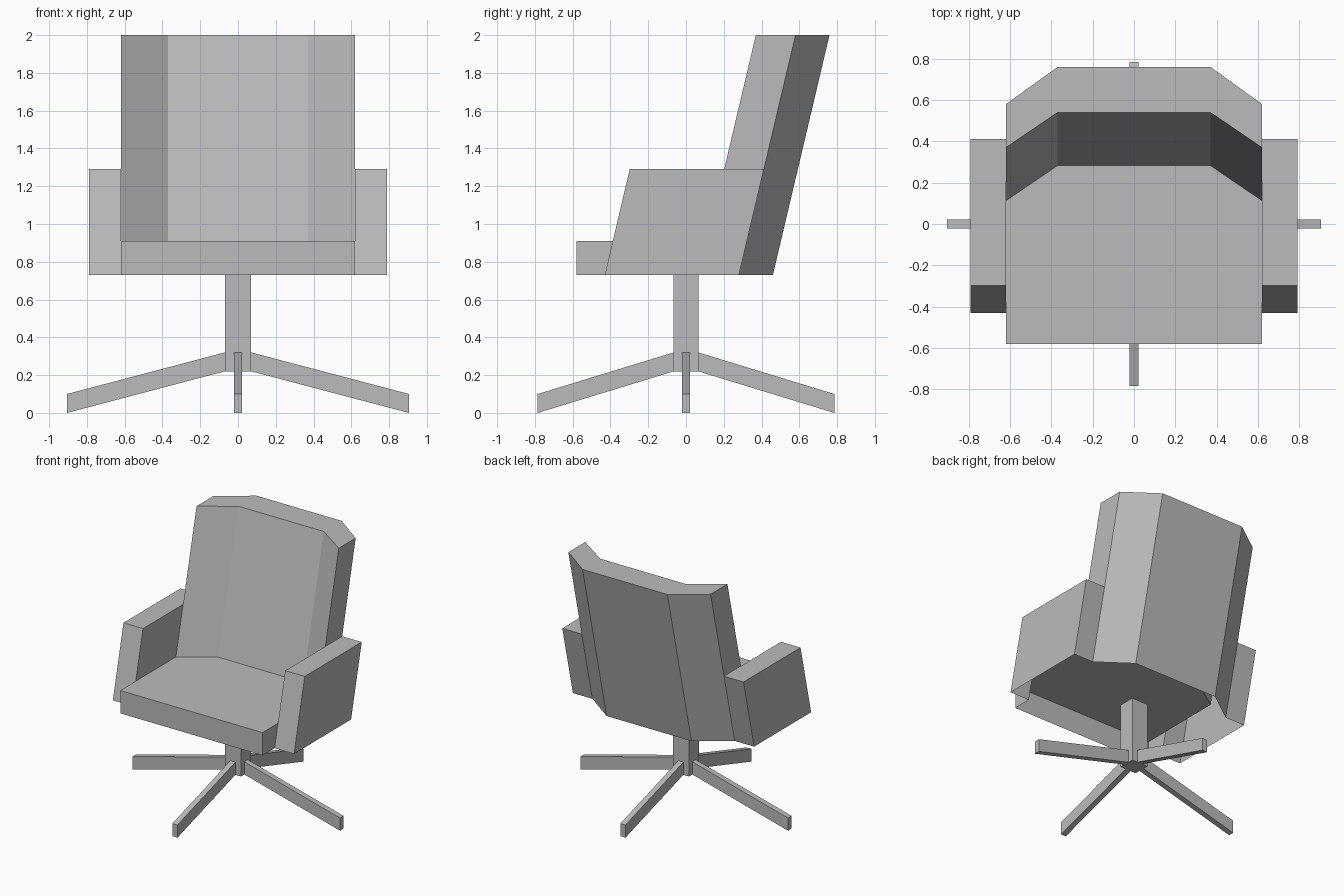
import bpy, bmesh

cube = bpy.data.objects.get("Cube")
if cube:
    bpy.data.objects.remove(cube, do_unlink=True)

grey = bpy.data.materials.new("grey")
grey.use_nodes = True
colour = (0.5, 0.5, 0.5, 1)
grey.diffuse_color = colour
grey.node_tree.nodes["Principled BSDF"].inputs["Base Color"].default_value = colour

BOTTOM, SEAT, ARM, TOP = 0.73, 0.91, 1.29, 2.0
HALF, OUTER = 0.62, 0.79      # half widths of the seat and of the arms
REAR, FRONT = 0.28, -0.43     # arm ends at the bottom edge
LEAN = 0.236


def lean(x, y, z):
    """Point on the reclined frame, y measured at the bottom edge."""
    return (x, y + LEAN * (z - BOTTOM), z)


def build(name, faces):
    bm = bmesh.new()
    for face in faces:
        bm.faces.new([bm.verts.new(p) for p in face])
    bmesh.ops.remove_doubles(bm, verts=bm.verts, dist=0.0005)
    bmesh.ops.recalc_face_normals(bm, faces=bm.faces)
    mesh = bpy.data.meshes.new(name)
    bm.to_mesh(mesh)
    bm.free()
    mesh.materials.append(grey)
    obj = bpy.data.objects.new(name, mesh)
    bpy.context.collection.objects.link(obj)
    return obj


def wall(path, z0, z1):
    """Reclined wall along a path of plan points."""
    return [[lean(*a, z0), lean(*b, z0), lean(*b, z1), lean(*a, z1)]
            for a, b in zip(path, path[1:])]


def bar(a, b, side, top_a, top_b, depth):
    """Sloping box between two plan points, side is the half width vector."""
    ends = []
    for (x, y), top in ((a, top_a), (b, top_b)):
        ends.append([(x + s * side[0], y + s * side[1], z)
                     for s, z in ((-1, top), (1, top), (1, top - depth), (-1, top - depth))])
    p, q = ends
    return [p, q] + [[p[i], p[(i + 1) % 4], q[(i + 1) % 4], q[i]] for i in range(4)]


# Backrest and seat form one shell that is open underneath
inner = [(-HALF, 0.07), (-0.37, 0.24), (0.37, 0.24), (HALF, 0.07)]
outer = [(-HALF, REAR), (-0.37, 0.46), (0.37, 0.46), (HALF, REAR)]
faces = wall(inner, SEAT, TOP) + wall(outer, BOTTOM, TOP)
for i in range(3):
    faces.append([lean(*p, TOP) for p in (inner[i], inner[i + 1], outer[i + 1], outer[i])])
for i in (0, 3):
    faces += wall([inner[i], outer[i]], ARM, TOP)
build("backrest", faces)

lip = -0.58
seat = [[(-HALF, lip, SEAT), (HALF, lip, SEAT)] + [lean(*p, SEAT) for p in reversed(inner)],
        [(-HALF, lip, BOTTOM), (HALF, lip, BOTTOM), (HALF, lip, SEAT), (-HALF, lip, SEAT)]]
for x in (-HALF, HALF):
    seat.append([(x, lip, BOTTOM), lean(x, FRONT, BOTTOM), lean(x, FRONT, SEAT), (x, lip, SEAT)])
build("seat", seat)

# Arms, open underneath and towards the inside of the seat
for name, s in (("right_arm", -1), ("left_arm", 1)):
    ring = [(s * HALF, FRONT), (s * OUTER, FRONT), (s * OUTER, REAR), (s * HALF, REAR)]
    arm = wall(ring, BOTTOM, ARM)
    arm.append([lean(*p, ARM) for p in ring])
    arm += wall([ring[0], (s * HALF, 0.07)], SEAT, ARM)
    build(name, arm)

# Pedestal
build("column", bar((-0.07, 0), (0.07, 0), (0, 0.065), BOTTOM, BOTTOM, 0.51))

# Four sloping feet
for name, dx, dy, length, start in (("left_foot", 1, 0, 0.905, 0.07), ("right_foot", -1, 0, 0.905, 0.07),
                                    ("front_foot", 0, -1, 0.785, 0.065), ("back_foot", 0, 1, 0.785, 0.065)):
    build(name, bar((dx * start, dy * start), (dx * length, dy * length),
                    (-dy * 0.022, dx * 0.022), 0.32, 0.10, 0.10))
